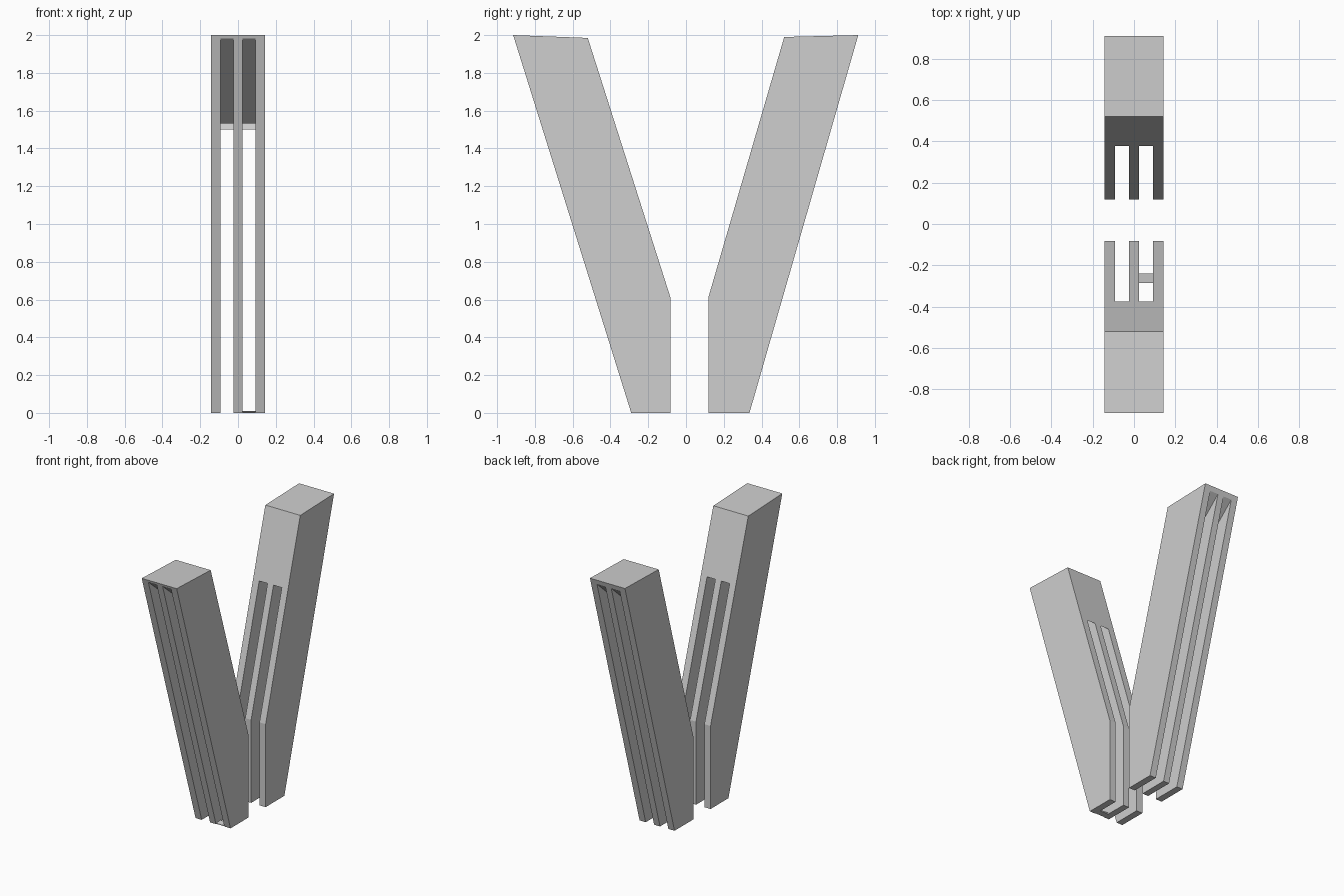
import bpy, bmesh

if "Cube" in bpy.data.objects:
    bpy.data.objects.remove(bpy.data.objects["Cube"])

# One flat grey for everything
grey = bpy.data.materials.new("light_grey")
grey.diffuse_color = (0.62, 0.62, 0.62, 1)
grey.use_nodes = True
grey.node_tree.nodes["Principled BSDF"].inputs["Base Color"].default_value = grey.diffuse_color


def prism(name, profile, x0, x1):
    """Extrude a (y, z) profile from x0 to x1."""
    bm = bmesh.new()
    face = bm.faces.new([bm.verts.new((x0, y, z)) for y, z in profile])
    ext = bmesh.ops.extrude_face_region(bm, geom=[face])
    verts = [v for v in ext["geom"] if isinstance(v, bmesh.types.BMVert)]
    bmesh.ops.translate(bm, verts=verts, vec=(x1 - x0, 0, 0))
    bmesh.ops.recalc_face_normals(bm, faces=bm.faces)
    me = bpy.data.meshes.new(name)
    bm.to_mesh(me)
    bm.free()
    me.materials.append(grey)
    ob = bpy.data.objects.new(name, me)
    bpy.context.collection.objects.link(ob)
    return ob


HALF, SLOT_OUT, SLOT_IN = 0.142, 0.092, 0.024


def prong(name, profile, roof_out, roof_in):
    """Leaning bar with two slots cut through under a sloping roof line."""
    bar = prism(name, profile, -HALF, HALF)
    (yo, zo), (yi, zi) = roof_out, roof_in
    slope = (zo - zi) / (yo - yi)
    far = 1.1 if yo > 0 else -1.1
    slot = [(far, zo + slope * (far - yo)), (0, zi - slope * yi), (0, -0.1), (far, -0.1)]
    for side in (-1, 1):
        a, b = sorted((side * SLOT_IN, side * SLOT_OUT))
        cutter = prism("slot_cutter", slot, a, b)
        cutter.hide_render = True
        mod = bar.modifiers.new("slot", 'BOOLEAN')
        mod.operation = 'DIFFERENCE'
        mod.solver = 'EXACT'
        mod.object = cutter
        bpy.context.view_layer.objects.active = bar
        bpy.ops.object.modifier_apply(modifier=mod.name)
        bpy.data.objects.remove(cutter)
    return bar


# Front and back prongs of the V
prong("front_prong",
      [(-0.915, 2.0), (-0.52, 1.985), (-0.082, 0.61), (-0.082, 0.0), (-0.29, 0.0)],
      (-0.912, 1.985), (-0.374, 1.53))
prong("back_prong",
      [(0.912, 2.0), (0.52, 1.99), (0.118, 0.61), (0.118, 0.0), (0.336, 0.0)],
      (0.902, 1.965), (0.377, 1.5))

# Thin strip bridging one slot at the foot of the front prong
prism("foot_strip", [(-0.286, 0.0), (-0.286, 0.004), (-0.24, 0.01), (-0.24, 0.0)],
      SLOT_IN, SLOT_OUT)
